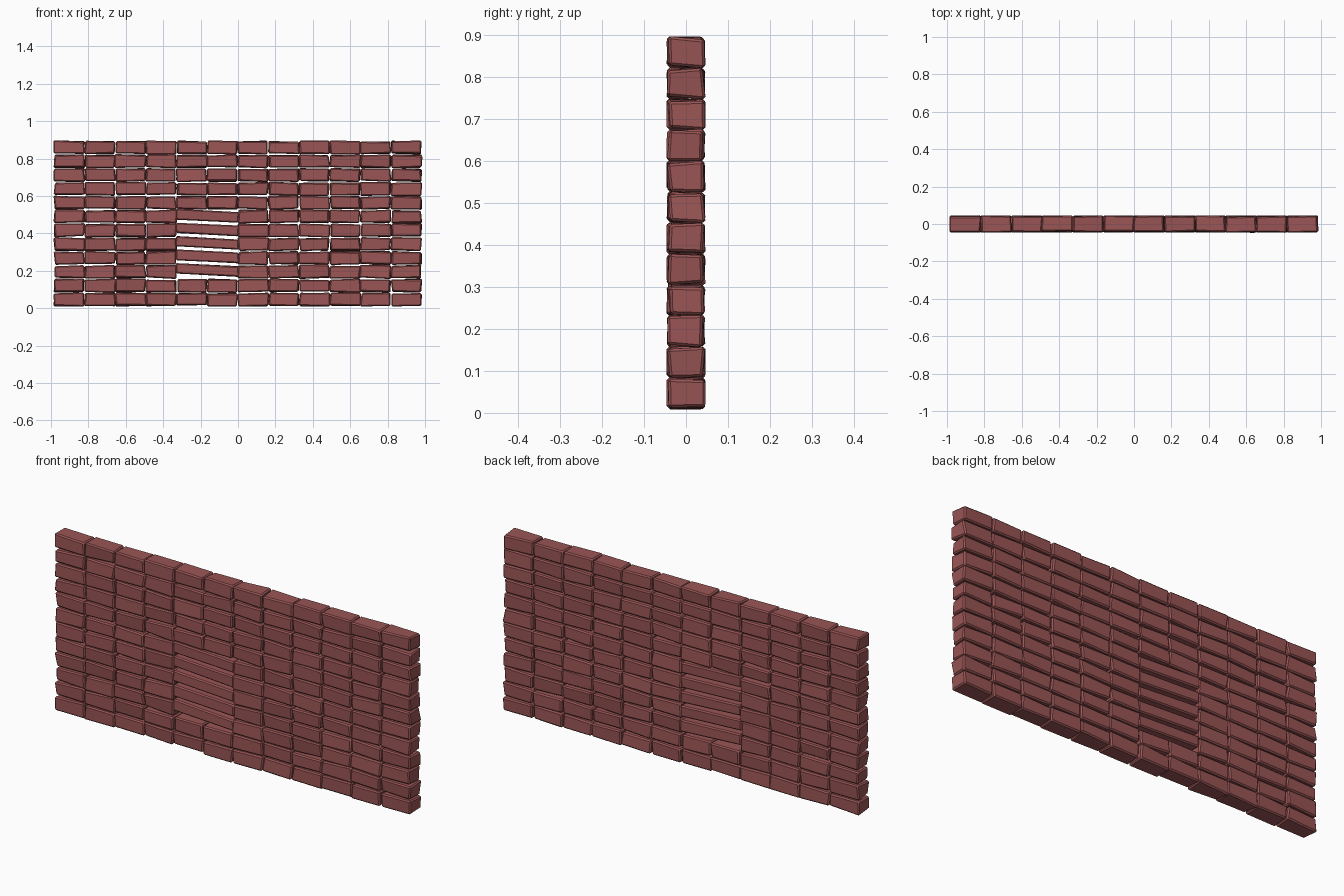
import bpy, bmesh, random
from mathutils import Vector

if "Cube" in bpy.data.objects:
    bpy.data.objects.remove(bpy.data.objects["Cube"])

random.seed(7)
COLS, ROWS = 12, 12
PITCH_X, PITCH_Z = 0.1637, 0.0739
X0, Z0 = -0.983, 0.0095

mat = bpy.data.materials.new("brick_red")
mat.diffuse_color = (0.32, 0.09, 0.09, 1)
mat.use_nodes = True
mat.node_tree.nodes["Principled BSDF"].inputs["Base Color"].default_value = mat.diffuse_color


def rough_block(bm, centre, size, jitter, slope=0.0):
    """Box with wobbly corners and chipped edges."""
    part = bmesh.new()
    bmesh.ops.create_cube(part, size=1)
    for v in part.verts:
        p = Vector((v.co.x * size[0], v.co.y * size[1], v.co.z * size[2]))
        p += Vector([random.uniform(-j, j) for j in jitter])
        p.z += p.x * slope
        v.co = p + Vector(centre)
        v.co.z = min(max(v.co.z, 0.002), 0.898)
    bmesh.ops.bevel(part, geom=part.edges[:], offset=0.006, segments=1,
                    affect='EDGES', profile=0.5)
    tmp = bpy.data.meshes.new("tmp")
    part.to_mesh(tmp)
    part.free()
    bm.from_mesh(tmp)
    bpy.data.meshes.remove(tmp)


def finish(bm, name):
    me = bpy.data.meshes.new(name)
    bm.to_mesh(me)
    bm.free()
    me.materials.append(mat)
    ob = bpy.data.objects.new(name, me)
    bpy.context.collection.objects.link(ob)


# stacked brick courses, leaving the window opening free
for r in range(ROWS):
    bm = bmesh.new()
    for c in range(COLS):
        if c in (4, 5) and 2 <= r <= 6:
            continue
        centre = (X0 + (c + 0.5) * PITCH_X, 0, Z0 + (r + 0.5) * PITCH_Z)
        rough_block(bm, centre, (PITCH_X - 0.003, 0.084, PITCH_Z - 0.006),
                    (0.006, 0.005, 0.005))
    finish(bm, f"brick_course_{r + 1}")

# sloping slats across the opening
bm = bmesh.new()
for i in range(5):
    rough_block(bm, (-0.164, 0, 0.204 + i * 0.0725), (0.336, 0.08, 0.056),
                (0.003, 0.003, 0.002), slope=-0.052)
finish(bm, "window_slats")
